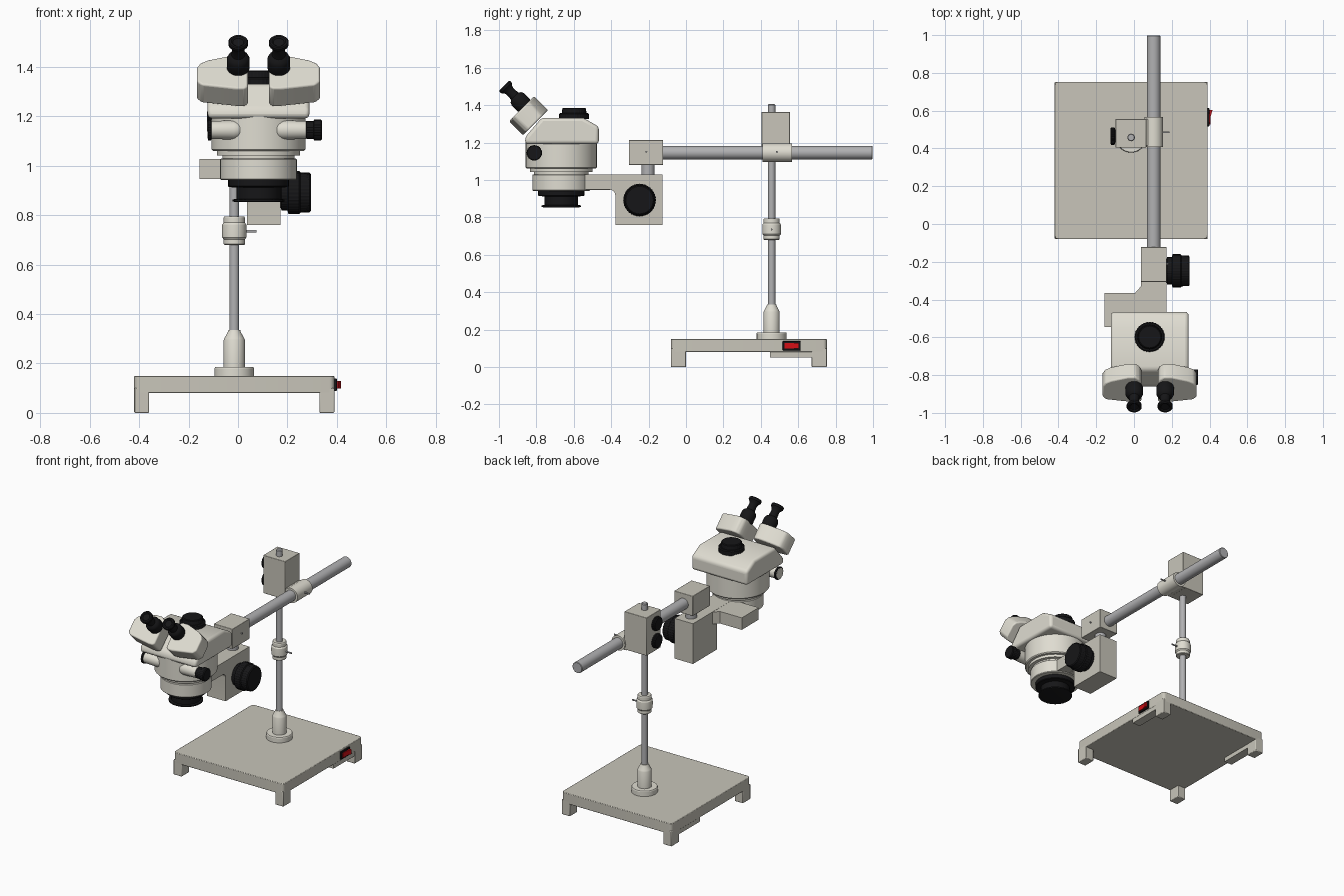
import bpy, bmesh, math
from mathutils import Vector, Matrix

if "Cube" in bpy.data.objects:
    bpy.data.objects.remove(bpy.data.objects["Cube"])


def material(name, rgb):
    m = bpy.data.materials.new(name)
    m.diffuse_color = (*rgb, 1)
    m.use_nodes = True
    m.node_tree.nodes["Principled BSDF"].inputs["Base Color"].default_value = m.diffuse_color
    return m


BEIGE = material("beige_enamel", (0.58, 0.56, 0.49))
CREAM = material("cream_enamel", (0.74, 0.72, 0.64))
STEEL = material("brushed_steel", (0.44, 0.44, 0.45))
BLACK = material("black_plastic", (0.008, 0.008, 0.009))
RED = material("red_plastic", (0.65, 0.005, 0.008))


def finish(name, bm, mat, bevel=0.0, segs=2):
    bmesh.ops.recalc_face_normals(bm, faces=bm.faces)
    me = bpy.data.meshes.new(name)
    bm.to_mesh(me)
    bm.free()
    me.materials.append(mat)
    ob = bpy.data.objects.new(name, me)
    bpy.context.collection.objects.link(ob)
    bpy.ops.object.select_all(action='DESELECT')
    bpy.context.view_layer.objects.active = ob
    ob.select_set(True)
    bpy.ops.object.shade_smooth_by_angle()
    if bevel:
        b = ob.modifiers.new("bevel", 'BEVEL')
        b.width, b.segments, b.limit_method = bevel, segs, 'ANGLE'
    return ob


def box(name, x, y, z, mat, bevel=0.003):
    bm = bmesh.new()
    bmesh.ops.create_cube(bm, size=1)
    for v in bm.verts:
        v.co = [(r[0] + r[1]) / 2 + c * (r[1] - r[0]) for r, c in zip((x, y, z), v.co)]
    return finish(name, bm, mat, bevel)


def lathe(name, profile, loc, mat, axis=(0, 0, 1), n=48, knurl=0.0):
    """Revolve (radius, height) points about an axis through loc."""
    rot = Vector((0, 0, 1)).rotation_difference(Vector(axis)).to_matrix()
    bm = bmesh.new()
    rings = []
    for r, h in profile:
        ring = []
        for i in range(n):
            a, k = 2 * math.pi * i / n, r * (1 - knurl * (i % 2))
            ring.append(bm.verts.new(rot @ Vector((k * math.cos(a), k * math.sin(a), h)) + Vector(loc)))
        rings.append(ring)
    for a, b in zip(rings, rings[1:]):
        for i in range(n):
            bm.faces.new((a[i], a[(i + 1) % n], b[(i + 1) % n], b[i]))
    bm.faces.new(rings[0][::-1])
    bm.faces.new(rings[-1])
    return finish(name, bm, mat)


def prism(name, pts, origin, u, v, depth, mat, bevel=0.0, segs=2):
    """Extrude a 2D outline given in axes u, v along the vector depth."""
    bm = bmesh.new()
    o, u, v = Vector(origin), Vector(u), Vector(v)
    f = bm.faces.new([bm.verts.new(o + u * a + v * b) for a, b in pts])
    ext = bmesh.ops.extrude_face_region(bm, geom=[f], use_keep_orig=True)
    bmesh.ops.translate(bm, vec=depth, verts=[g for g in ext['geom'] if isinstance(g, bmesh.types.BMVert)])
    return finish(name, bm, mat, bevel, segs)


def rounded_rect(x, y, r, n=5):
    out = []
    for cx, cy, a0 in ((x[1] - r, y[1] - r, 0), (x[0] + r, y[1] - r, 90),
                       (x[0] + r, y[0] + r, 180), (x[1] - r, y[0] + r, 270)):
        for i in range(n + 1):
            a = math.radians(a0 + 90 * i / n)
            out.append((cx + r * math.cos(a), cy + r * math.sin(a)))
    return out


X, Y, Z = (1, 0, 0), (0, 1, 0), (0, 0, 1)

# Base plate with corner feet and thicker side rails
prism("base_plate", rounded_rect((-.42, .39), (-.08, .753), .02), (0, 0, .08), X, Y, (0, 0, .07), BEIGE, .003)
for sx, xr in (("left", (-.42, -.36)), ("right", (.33, .39))):
    for sy, yr in (("front", (-.08, 0)), ("back", (.672, .753))):
        box(f"foot_{sx}_{sy}", xr, yr, (0, .1), BEIGE, .004)
    inset = (xr[0] + .001, xr[1] - .001)
    box(f"side_rail_{sx}", inset, (.45, .673), (.052, .1), BEIGE, 0)

# Rocker switch
box("switch_frame", (.385, .40), (.517, .613), (.088, .139), BLACK)
prism("switch_rocker", [(.527, .397), (.603, .397), (.603, .416), (.565, .404), (.527, .406)],
      (0, 0, .098), Y, X, (0, 0, .031), RED)

# Upright post, its socket and stop collar
px, py = -.015, .458
lathe("post", [(.02, .2), (.02, 1.40), (.016, 1.405)], (px, py, 0), STEEL)
lathe("post_socket", [(.08, .15), (.08, .18), (.077, .185), (.043, .185), (.043, .295),
                      (.04, .302), (.026, .328), (.024, .335)], (px, py, 0), CREAM)
lathe("stop_collar", [(.04, .68), (.043, .683), (.043, .702), (.049, .71), (.05, .74), (.049, .762),
                      (.043, .77), (.043, .79), (.04, .795)], (px, py, 0), CREAM)
lathe("collar_screw", [(.005, 0), (.005, .05)], (px + .04, py, .735), STEEL, X, 16)

# Cross clamp, its two knobs and the boom
ax, az = .104, 1.146
box("clamp_block", (-.098, .065), (.404, .556), (1.11, 1.363), BEIGE)
box("clamp_neck", (.05, .10), (.413, .556), (1.106, 1.184), BEIGE)
lathe("clamp_sleeve", [(.049, .408), (.049, .566)], (ax, 0, az), CREAM, Y)
lathe("clamp_screw", [(.005, 0), (.005, .045)], (ax + .04, .486, 1.15), STEEL, X, 16)
for i, z in enumerate((1.18, 1.295)):
    lathe(f"clamp_knob_{i + 1}", [(.03, 0), (.046, .005), (.046, .022), (.04, .027)],
          (-.098, .465, z), BLACK, (-1, 0, 0), 48, .05)
lathe("boom", [(.033, -.30), (.036, -.297), (.036, .995), (.033, .998)], (ax, 0, az), STEEL, Y)

# Boom end block and hanging pin
box("boom_end_block", (.036, .173), (-.306, -.122), (1.08, 1.213), BEIGE)
lathe("boom_end_screw", [(.005, 0), (.005, .012)], (.17, -.212, 1.15), STEEL, X, 16)
lathe("hanging_pin", [(.035, 1.0), (.035, 1.1)], (ax, -.203, 0), STEEL)

# Focus housing: body, filleted arm and sideways holder
fillet = [(-.408 + .03 * math.sin(a), .918 + .03 * math.cos(a))
          for a in (math.pi / 2 * i / 6 for i in range(7))]
prism("focus_housing", [(-.126, .76), (-.126, 1.028), (-.545, 1.028), (-.545, .948)] + fillet + [(-.378, .76)],
      (.037, 0, 0), Y, Z, (.136, 0, 0), BEIGE)
prism("holder_block", [(-.155, -.545), (.1, -.545), (.1, -.33), (.037, -.33), (.005, -.366), (-.155, -.366)],
      (0, 0, .947), X, Y, (0, 0, .08), BEIGE)
lathe("focus_knob", [(.06, 0), (.072, .004), (.072, .028), (.088, .032), (.088, .075), (.082, .08),
                     (.08, .118), (.074, .123)], (.172, -.248, .892), BLACK, X, 72, .025)

# Microscope pod, holder ring and objective
cx, cy = .083, -.667
lathe("holder_ring", [(.151, .942), (.155, .946), (.155, 1.026), (.151, 1.03), (.146, 1.03), (.146, 1.042),
                      (.168, 1.042), (.168, 1.06)], (cx, cy, 0), CREAM, n=64)
lathe("pod_barrel", [(.184, 1.06), (.19, 1.066), (.19, 1.205)], (cx, cy, 0), CREAM, n=64)
lathe("objective", [(.095, .853), (.105, .856), (.105, .864), (.09, .866), (.09, .912), (.12, .914),
                    (.124, .918), (.124, .945)], (cx, cy, 0), BLACK, n=72, knurl=.012)

# Head with sloped front and back
prism("head", [(-.86, 1.192), (-.86, 1.228), (-.772, 1.332), (-.55, 1.332), (-.466, 1.285), (-.466, 1.192)],
      (cx - .206, 0, 0), Y, Z, (.412, 0, 0), CREAM, .022, 4)
lathe("head_cap", [(.08, 1.325), (.08, 1.352), (.074, 1.357), (.066, 1.357), (.063, 1.382), (.058, 1.386)],
      (cx, -.598, 0), BLACK, n=64, knurl=.025)

# Zoom knobs on both sides of the pod
for side, s in (("left", -1), ("right", 1)):
    loc = (cx, -.811, 1.145)
    lathe(f"zoom_boss_{side}", [(.012, .062), (.026, .067), (.035, .08), (.039, .10), (.036, .192)],
          loc, CREAM, (s, 0, 0))
lathe("zoom_knob_right", [(.033, .19), (.036, .194), (.036, .222), (.042, .225), (.042, .252), (.038, .257)],
      loc, BLACK, X, 48, .04)
lathe("zoom_knob_left", [(.038, .19), (.042, .193), (.042, .204)], loc, BLACK, (-1, 0, 0), 48, .04)
lathe("zoom_cover_left", [(.034, .20), (.034, .207)], loc, CREAM, (-1, 0, 0))

# Splayed prism housings and eyepieces, tilted forward by 45 degrees
k = math.sqrt(.5)
tilt, slope = Vector((0, -k, k)), Vector((0, k, k))
outline = [(-.249, -.055), (-.249, .025), (-.235, .05), (-.205, .067), (-.115, .093), (-.075, .093),
           (-.053, .075), (-.043, .045), (-.043, -.085), (-.055, -.096), (-.09, -.096), (-.23, -.075)]
for side, s in (("left", 1), ("right", -1)):
    prism(f"prism_housing_{side}", [(s * a, b) for a, b in outline], Vector((cx, -.878, 1.382)) - tilt * .106,
          X, slope, tilt * .106, CREAM, .012, 3)
    lathe(f"eyepiece_{side}", [(.04, -.01), (.046, .004), (.046, .05), (.04, .064), (.027, .074), (.025, .11),
                               (.029, .122), (.04, .136), (.04, .148), (.036, .153), (.028, .153), (.022, .147)],
          (cx - s * .082, -.864, 1.396), BLACK, tilt)
